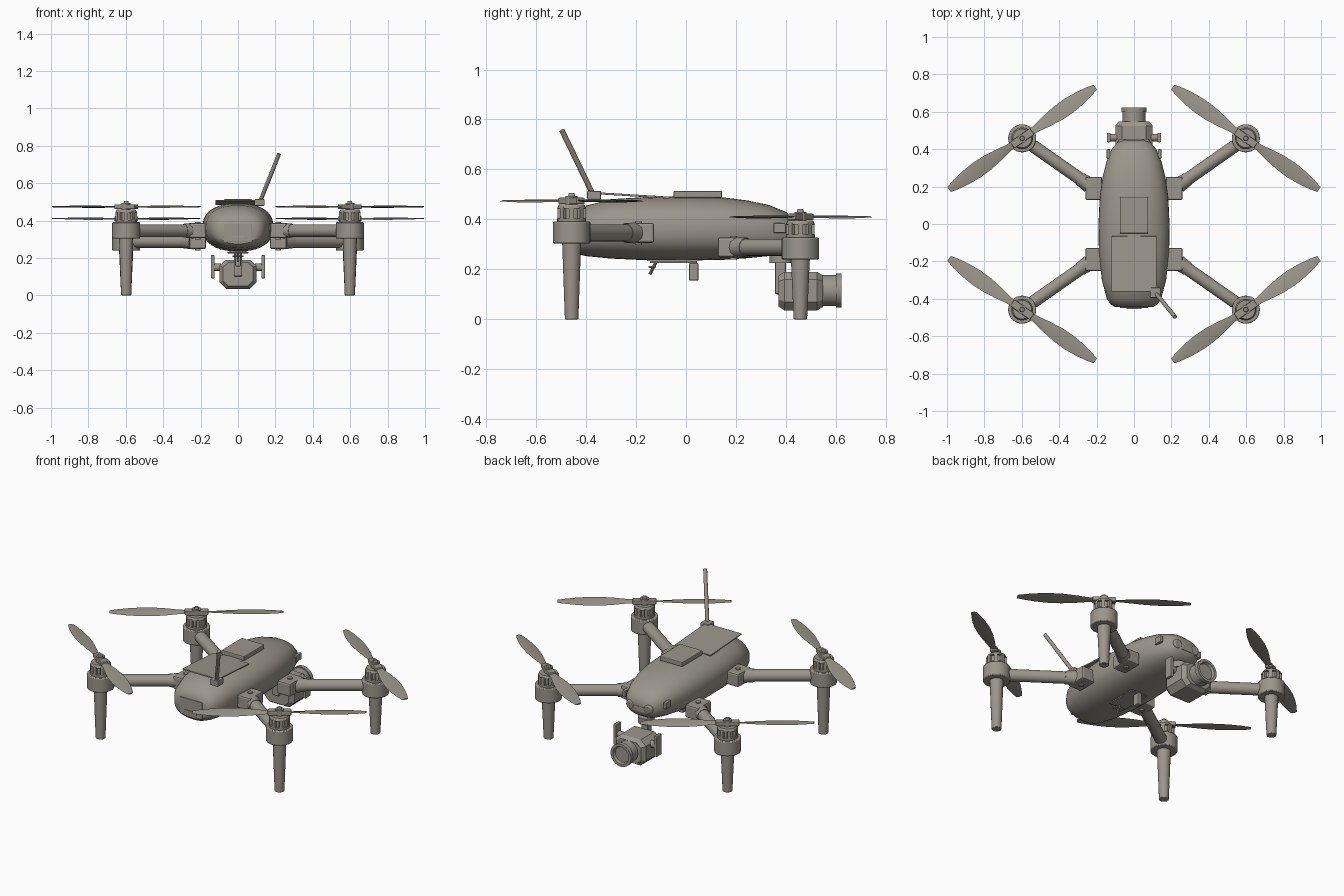
import bpy, bmesh, math
from mathutils import Vector, Matrix

if "Cube" in bpy.data.objects:
    bpy.data.objects.remove(bpy.data.objects["Cube"], do_unlink=True)

GREY = (0.33, 0.305, 0.26, 1)
mat = bpy.data.materials.new("warm grey")
mat.use_nodes = True
mat.diffuse_color = GREY
mat.node_tree.nodes["Principled BSDF"].inputs["Base Color"].default_value = GREY
mat.node_tree.nodes["Principled BSDF"].inputs["Roughness"].default_value = 0.6


def finish(name, bm, bevel=0, smooth=True):
    bmesh.ops.recalc_face_normals(bm, faces=bm.faces)
    me = bpy.data.meshes.new(name)
    bm.to_mesh(me)
    bm.free()
    me.materials.append(mat)
    ob = bpy.data.objects.new(name, me)
    bpy.context.scene.collection.objects.link(ob)
    if smooth:
        bpy.ops.object.select_all(action='DESELECT')
        ob.select_set(True)
        bpy.context.view_layer.objects.active = ob
        bpy.ops.object.shade_smooth_by_angle(angle=math.radians(35))
    if bevel:
        mod = ob.modifiers.new("bevel", 'BEVEL')
        mod.width, mod.segments = bevel, 2
    return ob


def box(name, center, size, rot=None, bevel=0.005):
    bm = bmesh.new()
    m = Matrix.Translation(center) @ (rot or Matrix()) @ Matrix.Diagonal((*size, 1))
    bmesh.ops.create_cube(bm, size=1, matrix=m)
    return finish(name, bm, bevel, False)


def rod(name, a, b, r1, r2=None, sides=24, bevel=0):
    a, b = Vector(a), Vector(b)
    d = b - a
    m = Matrix.Translation((a + b) / 2) @ d.to_track_quat('Z', 'Y').to_matrix().to_4x4()
    bm = bmesh.new()
    bmesh.ops.create_cone(bm, cap_ends=True, segments=sides, radius1=r1,
                          radius2=r1 if r2 is None else r2, depth=d.length, matrix=m)
    return finish(name, bm, bevel)


def loft(name, rings, smooth=True):
    bm = bmesh.new()
    loops = [[bm.verts.new(p) for p in ring] for ring in rings]
    for u, v in zip(loops, loops[1:]):
        for i in range(len(u)):
            j = (i + 1) % len(u)
            bm.faces.new((u[i], u[j], v[j], v[i]))
    bm.faces.new(loops[0])
    bm.faces.new(loops[-1])
    return finish(name, bm, 0, smooth)


def spow(v, e):
    return math.copysign(abs(v) ** e, v)


# Fuselage: y, half width, bottom, top
stations = [(-.445, .10, .275, .40), (-.43, .125, .26, .425), (-.40, .145, .253, .455),
            (-.3, .172, .243, .481), (-.15, .188, .236, .49), (0, .19, .235, .492),
            (.15, .183, .238, .488), (.25, .168, .245, .475), (.33, .148, .253, .458),
            (.40, .12, .265, .43), (.435, .09, .285, .40), (.45, .06, .31, .375)]
rings = []
for y, w, lo, hi in stations:
    angles = [math.tau * i / 40 for i in range(40)]
    rings.append([(w * spow(math.cos(t), .85), y,
                   (lo + hi) / 2 + (hi - lo) / 2 * spow(math.sin(t), .85)) for t in angles])
loft("fuselage", rings)

# Top and rear details
tilt = Matrix.Rotation(math.radians(-3.5), 4, 'X')
box("battery_cover", (0, -.213, .496), (.24, .296, .008), tilt, .002)
box("top_module", (0, .047, .5), (.152, .195, .028))
box("rear_panel", (0, -.446, .335), (.15, .008, .1), bevel=.003)
box("rear_slot", (0, -.45, .31), (.08, .008, .014), bevel=.002)

# Antenna
box("antenna_base", (.115, -.368, .496), (.055, .055, .036))
rod("antenna", (.12, -.375, .505), (.22, -.497, .757), .011, .011, 12, .002)

# Belly plate, sensor and hook
box("belly_plate", (0, -.05, .229), (.11, .19, .008), bevel=.002)
box("belly_sensor", (0, .031, .19), (.03, .038, .07))
rod("belly_hook", (0, -.145, .18), (0, -.12, .23), .006, sides=10)
box("hook_foot", (0, -.135, .21), (.06, .03, .008), bevel=.002)

# Nose sensors
for s, side in ((1, "left"), (-1, "right")):
    rod(f"nose_sensor_{side}", (s * .06, .40, .345), (s * .06, .452, .34), .03, .026, bevel=.006)
    box(f"side_sensor_{side}", (s * .137, .375, .365), (.02, .05, .04))
box("nose_plate", (0, .447, .33), (.08, .012, .035))

# Gimbal and camera
cam_z = .115
rod("gimbal_mount", (0, .38, .225), (0, .38, .262), .045)
box("gimbal_arm", (0, .378, .165), (.045, .045, .13), bevel=.008)
profile = [(-.1, -.045), (-.065, -.08), (.065, -.08), (.1, -.045),
           (.1, .045), (.065, .075), (-.065, .075), (-.1, .045)]
loft("camera_body", [[(x * k, y, cam_z + z * k) for x, z in profile]
                     for y, k in ((.37, .8), (.395, 1), (.525, 1), (.548, .82))], False)
rod("lens_barrel", (0, .54, cam_z), (0, .605, cam_z), .062, sides=32)
# Hollow lens rim turned around the y axis
rim = [(.60, .056), (.60, .068), (.623, .068), (.623, .052), (.608, .046)]
loft("lens_rim", [[(r * math.cos(t), y, cam_z + r * math.sin(t))
                   for t in [math.tau * i / 32 for i in range(32)]] for y, r in rim])
for s, side in ((1, "left"), (-1, "right")):
    box(f"yoke_plate_{side}", (s * .135, .462, .153), (.02, .05, .125))
    rod(f"yoke_pivot_{side}", (s * .09, .462, .15), (s * .137, .462, .15), .02)


def rotor(label, c, prop_z, sx, sy):
    """Motor housing, bell and propeller; prop_z is the blade height."""
    def at(dz, r=0, t=0):
        return (c.x + r * math.cos(t), c.y + r * math.sin(t), prop_z + dz)

    rod(f"motor_housing_{label}", at(-.17), at(-.083), .075, sides=32, bevel=.005)
    rod(f"motor_base_{label}", at(-.085), at(-.07), .058)
    rod(f"motor_core_{label}", at(-.075), at(-.02), .043)
    rod(f"motor_cap_{label}", at(-.03), at(-.014), .058, .05)
    for i in range(8):
        t = math.tau * i / 8
        box(f"motor_rib_{label}_{i}", at(-.05, .05, t), (.014, .02, .05),
            Matrix.Rotation(t, 4, 'Z'), 0)
    rod(f"landing_leg_{label}", (c.x, c.y, 0), at(-.165), .027, .038, bevel=.003)
    ang = -sx * sy * math.radians(35)
    box(f"blade_clamp_{label}", at(0), (.13, .042, .026), Matrix.Rotation(ang, 4, 'Z'))
    rod(f"prop_shaft_{label}", at(-.02), at(.02), .024)
    rod(f"prop_nut_{label}", at(.015), at(.031), .015, .011, 12)
    # Lens-shaped blade sections: radius, half chord
    shape = [(.04, .016), (.1, .022), (.16, .033), (.23, .042), (.3, .044),
             (.37, .038), (.43, .028), (.477, .016)]
    for k in range(2):
        m = Matrix.Translation(at(0)) @ Matrix.Rotation(ang + k * math.pi, 4, 'Z')
        sections = []
        for r, h in shape:
            pitch = Matrix.Rotation(sx * sy * math.radians(12 - 14 * r), 4, 'X')
            outline = ((h, 0), (0, .004), (-h, 0), (0, -.003))
            sections.append([m @ (pitch @ Vector((0, y, z)) + Vector((r, 0, 0)))
                             for y, z in outline])
        loft(f"propeller_blade_{label}_{k}", sections)


# Four arms: the +y pair sits lower than the -y pair
for sx, side in ((1, "left"), (-1, "right")):
    for sy, end, arm_z, prop_z in ((1, "fore", .288, .41), (-1, "aft", .346, .474)):
        label = f"{end}_{side}"
        c = Vector((sx * .598, sy * .458, 0))
        hip = Vector((sx * .215, sy * .19, arm_z))
        box(f"arm_joint_{label}", hip, (.09, .125, .08), bevel=.01)
        rod(f"joint_pin_{label}", hip - Vector((0, 0, .048)), hip + Vector((0, 0, .046)), .014, sides=16)
        tip = Vector((c.x, c.y, arm_z))
        d = (tip - hip).normalized()
        rod(f"arm_{label}", hip, tip, .034, .034)
        rod(f"arm_collar_{label}", hip + d * .03, hip + d * .09, .042, .037, 12)
        rotor(label, c, prop_z, sx, sy)
